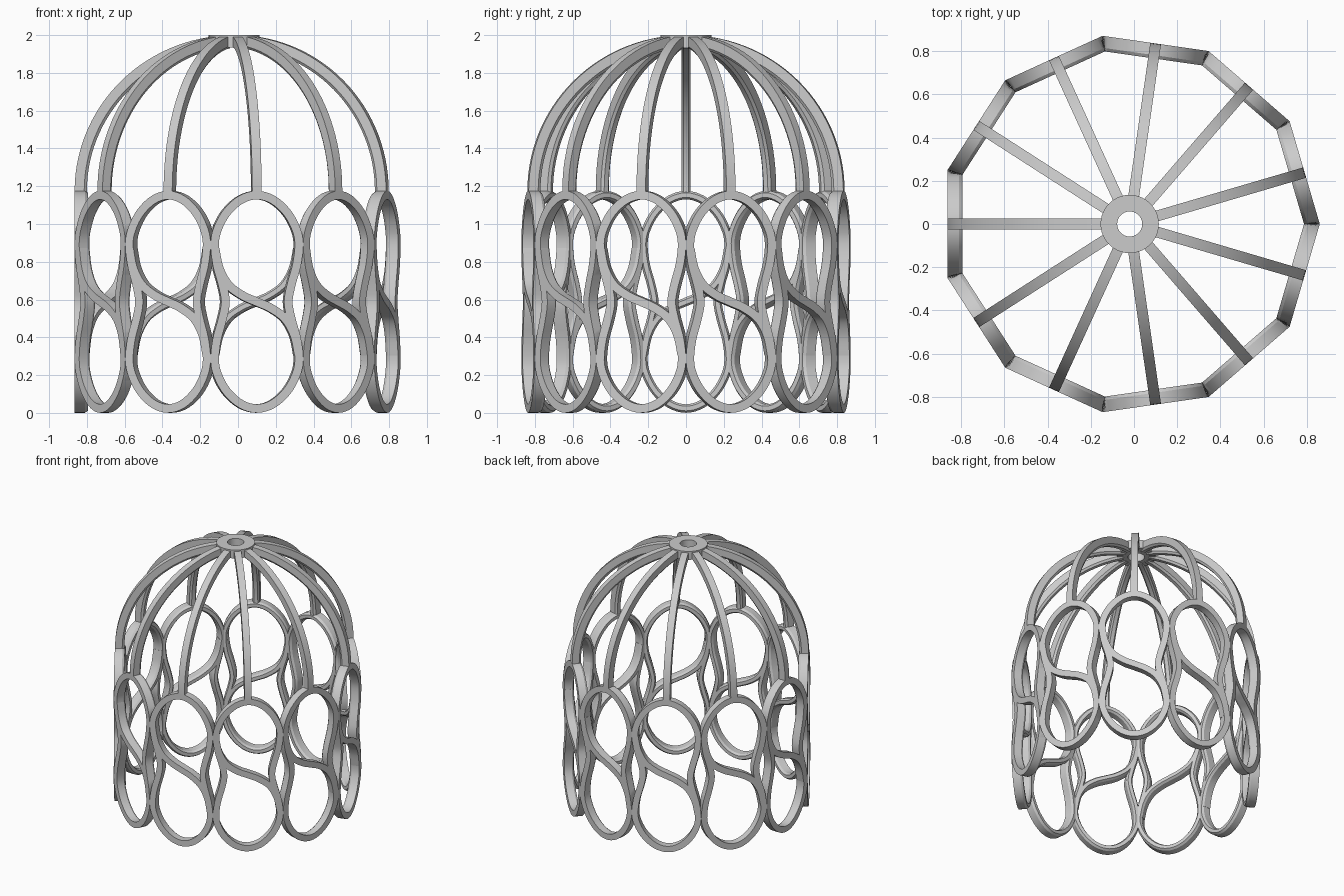
import bpy, bmesh
from math import sin, cos, tan, pi
from mathutils import Vector

if "Cube" in bpy.data.objects:
    bpy.data.objects.remove(bpy.data.objects["Cube"])

SIDES = 11
APOTHEM = 0.845          # centre to outer face of a panel
CX = -0.02               # axis offset that centres the odd-sided ring
BAND, DEPTH = 0.045, 0.07
MID_Z, SPRING_Z, TOP_Z = 0.588, 1.175, 2.0


def spline(pts, closed, steps=6):
    """Smooth Catmull-Rom curve through 2D points."""
    p = [Vector(q) for q in pts]
    n = len(p)
    out = []
    for i in range(n if closed else n - 1):
        if closed:
            a, b, c, d = p[i - 1], p[i], p[(i + 1) % n], p[(i + 2) % n]
        else:
            a, b, c, d = p[max(i - 1, 0)], p[i], p[i + 1], p[min(i + 2, n - 1)]
        for k in range(steps):
            t = k / steps
            out.append(0.5 * (2 * b + (c - a) * t + (2 * a - 5 * b + 4 * c - d) * t * t
                              + (3 * b - a - 3 * c + d) * t ** 3))
    if not closed:
        out.append(p[-1])
    return out


def section(w, d):
    """Bar section: flat outside, chamfered inside (side, depth)."""
    return [(-w / 2, 0), (w / 2, 0), (w / 2, d * 0.78), (w * 0.27, d),
            (-w * 0.27, d), (-w / 2, d * 0.78)]


def skin(bm, rings, closed):
    """Join successive cross-sections into a bar."""
    vs = [[bm.verts.new(c) for c in r] for r in rings]
    m = len(vs[0])
    for i in range(len(vs) if closed else len(vs) - 1):
        a, b = vs[i], vs[(i + 1) % len(vs)]
        for j in range(m):
            k = (j + 1) % m
            bm.faces.new((a[j], a[k], b[k], b[j]))
    if not closed:
        bm.faces.new(vs[0])
        bm.faces.new(vs[-1])


def make(name, bm):
    bmesh.ops.recalc_face_normals(bm, faces=bm.faces[:])
    me = bpy.data.meshes.new(name)
    bm.to_mesh(me)
    bm.free()
    ob = bpy.data.objects.new(name, me)
    bpy.context.collection.objects.link(ob)
    bpy.ops.object.select_all(action='DESELECT')
    ob.select_set(True)
    bpy.context.view_layer.objects.active = ob
    bpy.ops.object.shade_smooth_by_angle(angle=0.5)
    return ob


def place(angle, radial, side, z):
    """Cylinder-frame point: side runs to the right seen from outside."""
    return Vector((CX + radial * cos(angle) - side * sin(angle),
                   radial * sin(angle) + side * cos(angle), z))


def flat_band(bm, path, closed, angle):
    """Band lying in one flat panel, mitred against its neighbours."""
    n = len(path)
    rings = []
    for i, p in enumerate(path):
        if closed:
            t = path[(i + 1) % n] - path[i - 1]
        else:
            t = path[min(i + 1, n - 1)] - path[max(i - 1, 0)]
        t.normalize()
        nx, nz = t.y, -t.x
        ring = []
        for s, d in section(BAND, DEPTH):
            r = APOTHEM - d
            lim = r * tan(pi / SIDES)
            x = max(-lim, min(lim, p.x + nx * s))
            ring.append(place(angle, r, x, p.y + nz * s))
        rings.append(ring)
    skin(bm, rings, closed)


# Waisted outline and S-shaped divider, as (side, height from the middle)
quarter = [(0, .565), (.085, .541), (.16, .475), (.208, .39), (.2255, .31),
           (.214, .20), (.184, .09)]
half = quarter + [(.168, 0)] + [(x, -z) for x, z in reversed(quarter)]
loop = half + [(-x, z) for x, z in reversed(half[1:-1])]
s_half = [(-.223, .28), (-.20, .175), (-.15, .088), (-.075, .033)]
s_bar = s_half + [(0, 0)] + [(-x, -z) for x, z in reversed(s_half)]
lift = Vector((0, MID_Z))
outline = [p + lift for p in spline(loop, True, 4)]
divider = [p + lift for p in spline(s_bar, False, 6)]

for i in range(SIDES):
    ang = (i + 0.5) * 2 * pi / SIDES
    # Side panel
    bm = bmesh.new()
    flat_band(bm, outline, True, ang)
    flat_band(bm, divider, False, ang)
    make(f"side_panel_{i + 1}", bm)

    # Dome rib
    bm = bmesh.new()
    a, b = APOTHEM, TOP_Z - SPRING_Z
    rings = [[place(ang, a - d, s, SPRING_Z - 0.025) for s, d in section(0.05, 0.065)]]
    for k in range(29):
        t = k / 28 * 1.46
        nr, nz = Vector((cos(t) / a, sin(t) / b)).normalized()
        rings.append([place(ang, a * cos(t) - nr * d, s, SPRING_Z + b * sin(t) - nz * d)
                      for s, d in section(0.05, 0.065)])
    skin(bm, rings, False)
    make(f"dome_rib_{i + 1}", bm)

# Crown hub with a centre hole
bm = bmesh.new()
profile = [(.058, 1.935), (.135, 1.935), (.135, 2.0), (.058, 2.0)]
skin(bm, [[place(k * 2 * pi / 44, r, 0, z) for r, z in profile] for k in range(44)], True)
make("crown_hub", bm)
